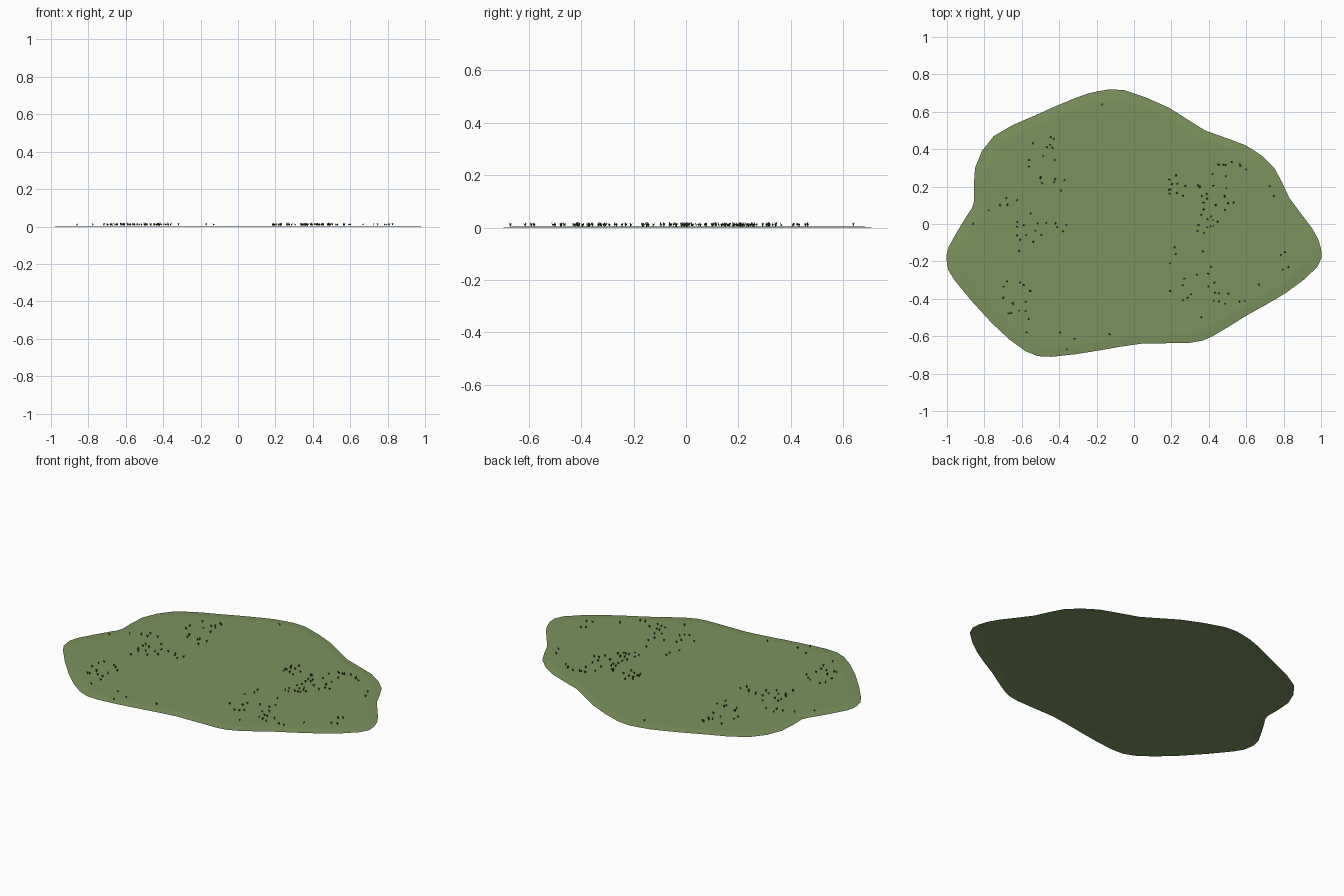
import bpy
import bmesh
import math
import random
from mathutils import Vector

random.seed(7)

default_cube = bpy.data.objects.get("Cube")
if default_cube:
    bpy.data.objects.remove(default_cube, do_unlink=True)


def make_material(name, colour):
    material = bpy.data.materials.new(name)
    material.use_nodes = True
    material.diffuse_color = colour
    material.node_tree.nodes["Principled BSDF"].inputs["Base Color"].default_value = colour
    return material


def make_object(name, bm, material):
    mesh = bpy.data.meshes.new(name)
    bm.to_mesh(mesh)
    bm.free()
    mesh.materials.append(material)
    obj = bpy.data.objects.new(name, mesh)
    bpy.context.collection.objects.link(obj)
    return obj


def smooth_loop(points):
    """Closed outline through the points, with one rounded midpoint per span."""
    loop = []
    count = len(points)
    for i in range(count):
        before, start, end, after = (points[(i + k) % count] for k in (-1, 0, 1, 2))
        loop.append(start)
        loop.append((start + end) * 0.5 + (start + end - before - after) / 16)
    return loop


def is_inside(point, loop):
    inside = False
    for a, b in zip(loop, loop[1:] + loop[:1]):
        if (a.y > point.y) != (b.y > point.y):
            if point.x < a.x + (point.y - a.y) * (b.x - a.x) / (b.y - a.y):
                inside = not inside
    return inside


grass_green = make_material("grass green", (0.20, 0.29, 0.11, 1))
blade_green = make_material("dark blade green", (0.045, 0.085, 0.03, 1))

# Outline of the ground patch, clockwise from the back
control_points = [Vector(p) for p in (
    (-.05, .715), (.19, .62), (.38, .5), (.6, .42), (.75, .3), (.83, .14),
    (.95, -.02), (1, -.13), (.98, -.23), (.81, -.37), (.6, -.49), (.42, -.6),
    (.3, -.635), (.04, -.64), (-.18, -.675), (-.44, -.71), (-.58, -.68),
    (-.76, -.53), (-.96, -.3), (-1, -.21), (-.99, -.12), (-.89, .05),
    (-.855, .12), (-.85, .3), (-.75, .47), (-.53, .58), (-.31, .675), (-.19, .71))]
outline = smooth_loop(control_points)

# Ground patch: a thin sheet that rises very slightly inside its rim
LIFT = 0.004
bm = bmesh.new()
rim = [bm.verts.new((p.x, p.y, 0)) for p in outline]
plateau = [bm.verts.new((p.x * 0.93, p.y * 0.93, LIFT)) for p in outline]
for i in range(len(rim)):
    j = (i + 1) % len(rim)
    bm.faces.new((rim[j], rim[i], plateau[i], plateau[j]))
bm.faces.new(plateau[::-1])
make_object("ground_patch", bm, grass_green)


def add_tuft(bm, spot):
    """A few thin, pointed blades that lean outwards from one root."""
    blades = random.randint(3, 5)
    turn = random.uniform(0, math.tau)
    for k in range(blades):
        angle = turn + math.tau * k / blades + random.uniform(-0.3, 0.3)
        out = Vector((math.cos(angle), math.sin(angle), 0))
        side = Vector((-out.y, out.x, 0)) * 0.0025
        root = Vector((spot.x, spot.y, LIFT)) + out * 0.001
        bend = root + out * 0.002 + Vector((0, 0, 0.008))
        tip = root + out * random.uniform(0.003, 0.007)
        tip.z = random.uniform(0.014, 0.022)
        left, right, top = (bm.verts.new(v) for v in (bend - side, bend + side, tip))
        foot = bm.verts.new(root)
        bm.faces.new((foot, right, top, left))


# Tufts scattered in loose clusters: centre, spread, number
clusters = (
    (-.45, .35, .14, .14, 16), (-.68, .08, .1, .06, 5), (-.48, 0, .15, .18, 18),
    (-.63, -.4, .08, .12, 11), (-.4, -.5, .25, .15, 6), (.42, .15, .08, .2, 28),
    (.24, .2, .09, .06, 10), (.62, .25, .14, .15, 11), (.3, -.25, .13, .18, 15),
    (.56, -.37, .14, .06, 9), (.84, -.12, .08, .14, 4))
bm = bmesh.new()
for x, y, spread_x, spread_y, number in clusters:
    placed = 0
    while placed < number:
        spot = Vector((x + random.uniform(-spread_x, spread_x),
                       y + random.uniform(-spread_y, spread_y)))
        if is_inside(spot * 1.08, outline):
            add_tuft(bm, spot)
            placed += 1

# Lone tufts near the rim
for spot in ((-.17, .64), (-.13, -.59), (-.86, 0), (.36, -.5), (-.36, -.67)):
    add_tuft(bm, Vector(spot))
make_object("grass_tufts", bm, blade_green)
